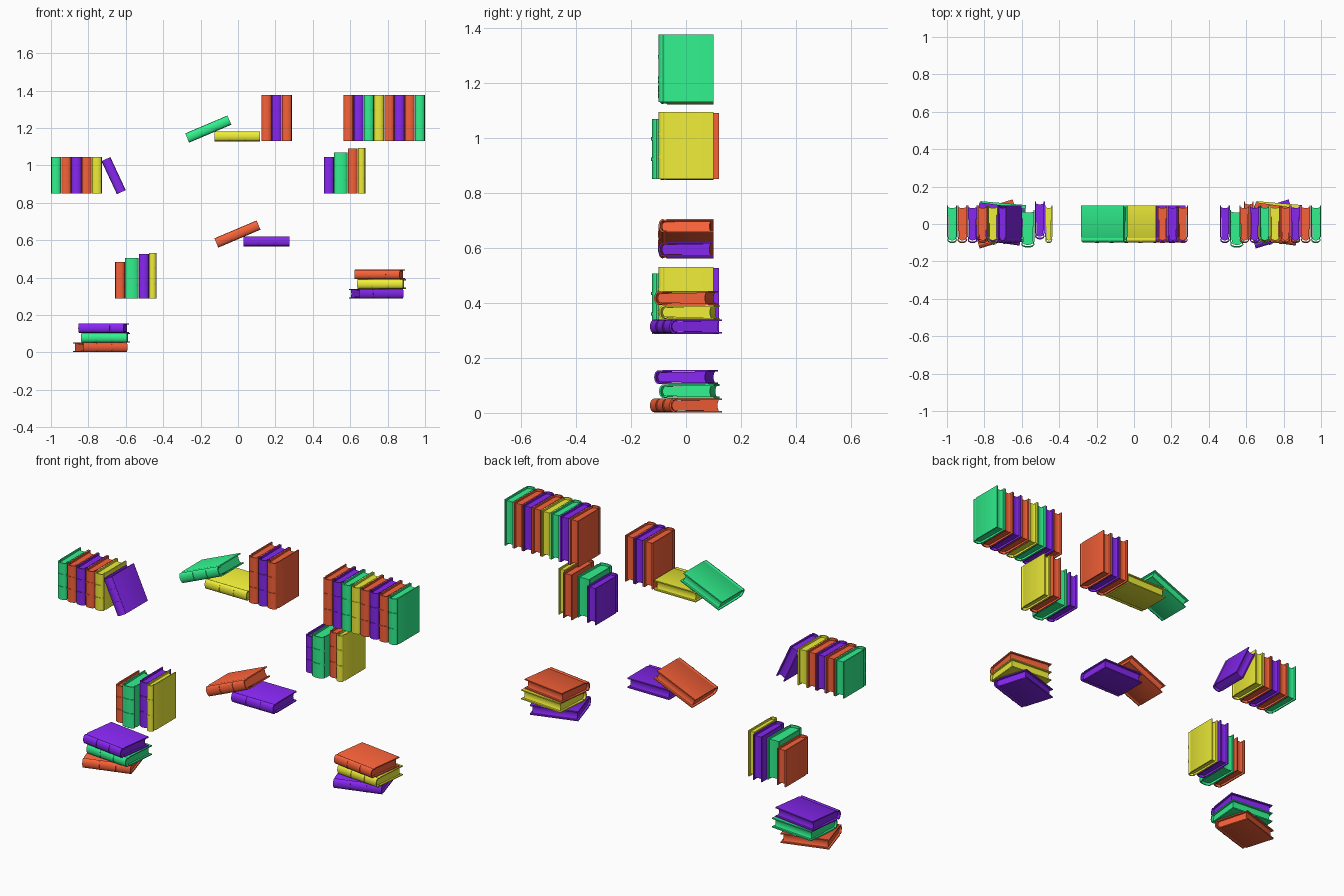
import bpy, bmesh
from math import radians, sin, cos, pi
from mathutils import Matrix

if "Cube" in bpy.data.objects:
    bpy.data.objects.remove(bpy.data.objects["Cube"])

# One plain material per book colour
COLOURS = {"red": (0.93, 0.12, 0.04, 1), "blue": (0.24, 0.02, 0.88, 1),
           "green": (0.03, 0.88, 0.27, 1), "yellow": (0.86, 0.85, 0.04, 1)}
MATS = {}
for name, rgba in COLOURS.items():
    MATS[name] = bpy.data.materials.new(name + "_cloth")
    MATS[name].diffuse_color = rgba

BOARD = 0.006   # cover thickness


def strip(bm, outer, inner, z0, z1):
    """Extrude the band between two paired profiles from z0 to z1."""
    rings = [[bm.verts.new((x, y, z)) for x, y in p]
             for p, z in ((outer, z0), (outer, z1), (inner, z1), (inner, z0))]
    n = len(outer)
    for k in range(4):
        a, b = rings[k], rings[(k + 1) % 4]
        for i in range(n - 1):
            bm.faces.new((a[i], a[i + 1], b[i + 1], b[i]))
    bm.faces.new([r[0] for r in rings])
    bm.faces.new([r[-1] for r in reversed(rings)])


def case_profile(t, inset):
    """Boards, hinge grooves and rounded spine, from +x board to -x board."""
    h = t / 2 - inset
    half = [(h, 0.1), (h, -0.068), (h - 0.004, -0.074),
            (h - 0.004, -0.078), (h - 0.001, -0.084)]
    arc = [((h - 0.001) * cos(a), -0.084 - (0.0155 - inset) * sin(a))
           for a in (pi * i / 12 for i in range(1, 12))]
    return half + arc + [(-x, y) for x, y in reversed(half)]


def book(name, colour, mat, t=0.0535, h=0.245):
    bm = bmesh.new()
    # folded cover
    strip(bm, case_profile(t, 0), case_profile(t, BOARD), -h / 2, h / 2)
    # raised bands across the spine
    for s in (-1, 1):
        z = s * h * 0.17
        arc = [(cos(a), sin(a)) for a in (pi * i / 12 for i in range(13))]
        r = t / 2 - 0.001
        strip(bm, [(r * c, -0.084 - 0.0185 * d) for c, d in arc],
              [((r - 0.003) * c, -0.084 - 0.012 * d) for c, d in arc],
              z - 0.006, z + 0.006)
    # page block with a hollow fore-edge
    p = t / 2 - BOARD + 0.0005
    xs = [p * (1 - i / 3) for i in range(7)]
    strip(bm, [(x, 0.085 + 0.005 * (x / p) ** 2) for x in xs],
          [(x * 0.85, -0.08 - 0.008 * (1 - (x / p) ** 2)) for x in xs],
          -h / 2 + 0.009, h / 2 - 0.009)
    bmesh.ops.recalc_face_normals(bm, faces=bm.faces)
    me = bpy.data.meshes.new(name)
    bm.to_mesh(me)
    bm.free()
    for f in me.polygons:
        f.use_smooth = True
    me.set_sharp_from_angle(angle=radians(35))
    me.materials.append(MATS[colour])
    ob = bpy.data.objects.new(name, me)
    bpy.context.collection.objects.link(ob)
    ob.matrix_world = mat


def place(x, y, z, tilt=0, turn=0):
    return (Matrix.Translation((x, y, z)) @ Matrix.Rotation(radians(turn), 4, 'Z')
            @ Matrix.Rotation(radians(tilt), 4, 'Y'))


def row(name, colours, x0, z0, h=0.245, step=0.0546):
    for i, c in enumerate(colours.split()):
        book(f"{name}_book_{i + 1}", c, place(x0 + step * (i + 0.5), 0, z0 + h / 2), h=h)


def mixed_row(name, colours, x0, z0):
    sizes = [(0.052, 0.195, 0), (0.073, 0.219, -0.024), (0.053, 0.24, 0.02), (0.040, 0.244, 0)]
    for c, (t, h, y) in zip(colours.split(), sizes):
        book(f"{name}_{c}_book", c, place(x0 + t / 2, y, z0 + h / 2), t, h)
        x0 += t + 0.001


def leaning_pair(name, flat, tilted, x, z):
    book(name + "_flat_book", flat, place(x, 0, z, 90))
    book(name + "_tilted_book", tilted, place(x - 0.155, 0, z + 0.039, 67))


def pile(name, colours, x, z):
    lay = [(0, 0, 17), (0.029, 0.012, -5), (0.018, 0, -8)]
    for i, (c, (dx, y, turn)) in enumerate(zip(colours.split(), lay)):
        book(f"{name}_book_{i + 1}", c,
             place(x + dx, y, z + 0.027 + 0.0515 * i, 90, turn), 0.0515)


# Top level
row("long_row", "red blue green yellow red blue red green", 0.563, 1.13)
row("short_row", "red blue red", 0.125, 1.13)
leaning_pair("upper_pair", "yellow", "green", -0.004, 1.155)

# Second level
row("left_row", "green red blue red yellow", -1.0, 0.85, 0.195)
book("left_row_leaning_book", "blue", place(-0.665, 0, 0.945, -25), 0.052, 0.195)
mixed_row("right_mixed", "blue green red yellow", 0.46, 0.85)

# Lower levels
leaning_pair("middle_pair", "blue", "red", 0.152, 0.594)
mixed_row("left_mixed", "red green blue yellow", -0.657, 0.287)
pile("right_pile", "blue yellow red", 0.739, 0.287)
pile("left_pile", "red green blue", -0.737, 0.0)

for m in bpy.data.materials:
    if m.users and not m.is_grease_pencil:
        m.use_nodes = True
        m.node_tree.nodes["Principled BSDF"].inputs["Base Color"].default_value = m.diffuse_color
